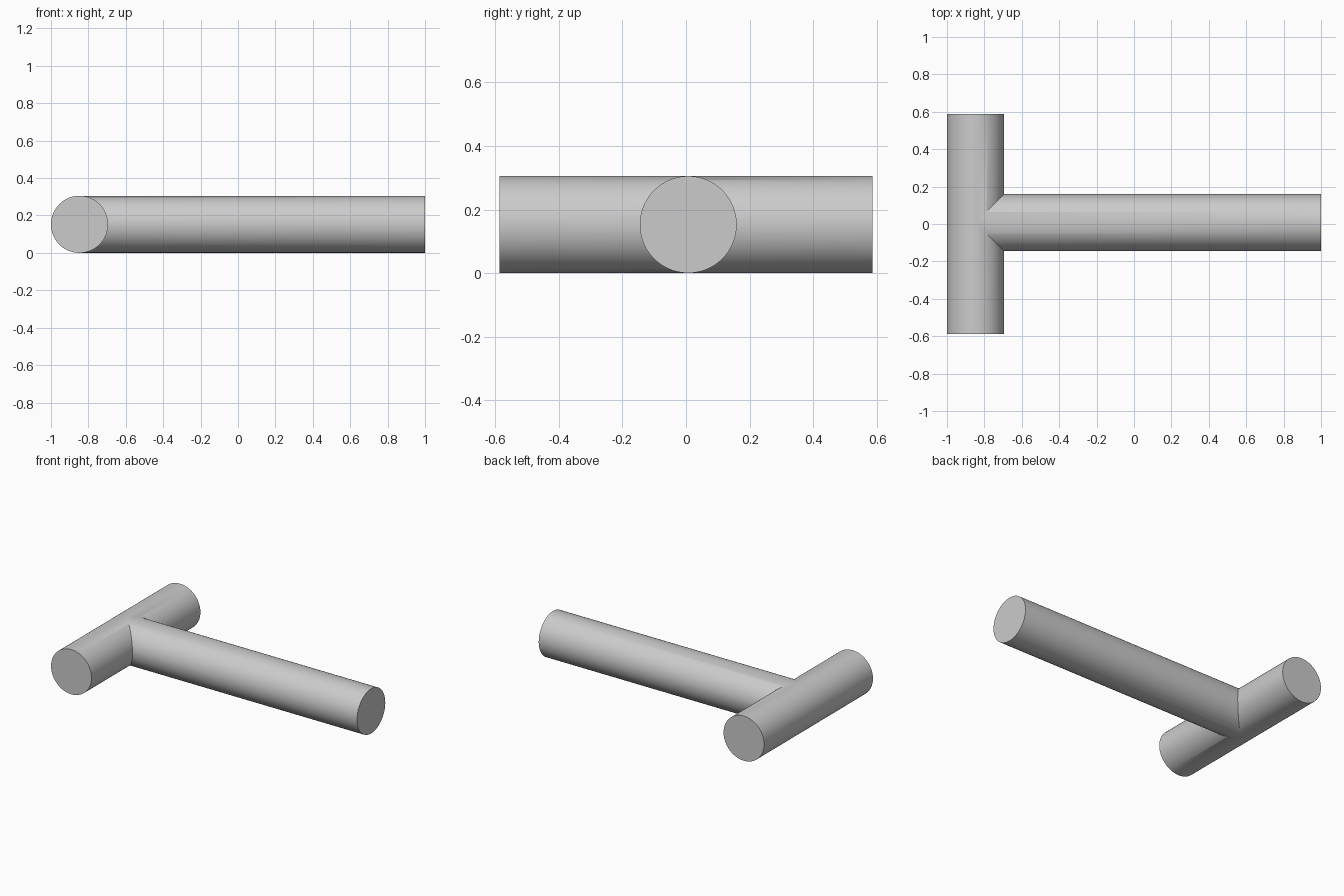
import bpy
from math import pi, radians

if "Cube" in bpy.data.objects:
    bpy.data.objects.remove(bpy.data.objects["Cube"])

R = 0.1527          # pipe radius
BAR_X = -1 + R      # axis of the crossbar


def rod(name, radius, length, location, rotation):
    bpy.ops.mesh.primitive_cylinder_add(vertices=96, radius=radius, depth=length,
                                        location=location, rotation=rotation)
    obj = bpy.context.object
    obj.name = name
    bpy.ops.object.transform_apply(location=True, rotation=True, scale=True)
    return obj


# long stem, starting on the crossbar axis
stem = rod("stem", R - 0.0004, 1 - BAR_X, ((1 + BAR_X) / 2, 0.007, R), (0, pi / 2, 0))

# crossbar
tee = rod("tee_pipe", R, 1.174, (BAR_X, 0, R), (pi / 2, 0, 0))

# weld both into one tee with a clean mitred seam
union = tee.modifiers.new("union", 'BOOLEAN')
union.operation = 'UNION'
union.solver = 'EXACT'
union.object = stem
bpy.context.view_layer.objects.active = tee
bpy.ops.object.modifier_apply(modifier="union")
bpy.data.objects.remove(stem, do_unlink=True)

# smooth walls, sharp ends and seam
bpy.ops.object.select_all(action='DESELECT')
tee.select_set(True)
bpy.context.view_layer.objects.active = tee
bpy.ops.object.shade_smooth_by_angle(angle=radians(30))
